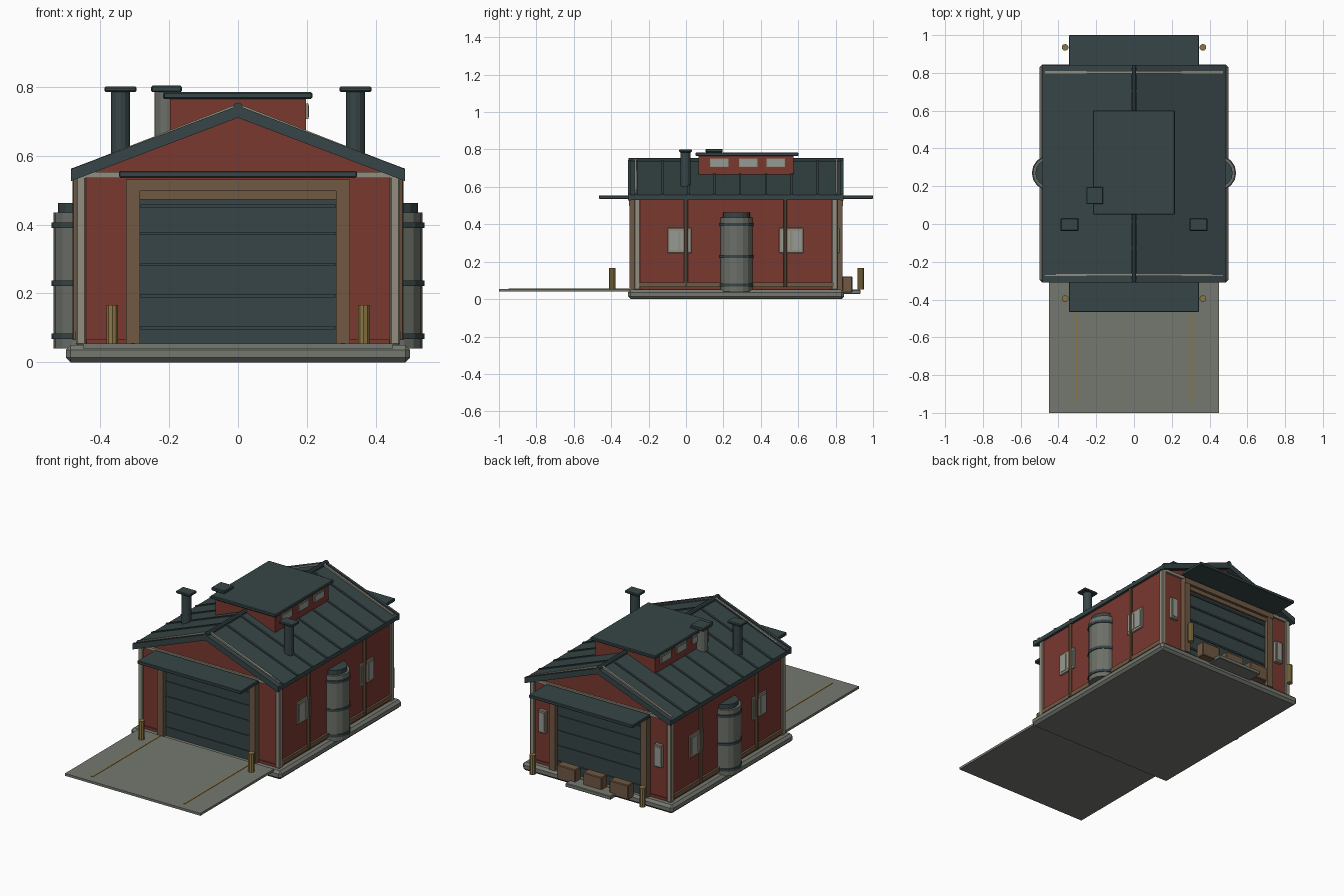
import bpy, bmesh, math
from mathutils import Matrix

cube = bpy.data.objects.get("Cube")
if cube:
    bpy.data.objects.remove(cube, do_unlink=True)


def material(name, r, g, b):
    linear = [((c / 255 + 0.055) / 1.055) ** 2.4 for c in (r, g, b)] + [1]
    m = bpy.data.materials.new(name)
    m.use_nodes = True
    m.diffuse_color = linear
    m.node_tree.nodes["Principled BSDF"].inputs["Base Color"].default_value = linear
    return m


RED = material("brick red", 122, 56, 47)
SLATE = material("dark slate", 55, 69, 71)
STONE = material("concrete grey", 117, 121, 112)
STEEL = material("tank grey", 108, 112, 104)
TRIM = material("pale trim", 146, 142, 126)
WOOD = material("brown timber", 112, 88, 67)
YELLOW = material("dull yellow", 138, 118, 68)
GLASS = material("window grey", 150, 155, 148)


def finish(name, bm, mat, bevel=0):
    bmesh.ops.recalc_face_normals(bm, faces=bm.faces)
    mesh = bpy.data.meshes.new(name)
    bm.to_mesh(mesh)
    bm.free()
    mesh.materials.append(mat)
    obj = bpy.data.objects.new(name, mesh)
    bpy.context.collection.objects.link(obj)
    if bevel:
        mod = obj.modifiers.new("bevel", 'BEVEL')
        mod.width = bevel
        mod.segments = 1
    return obj


def box(name, x, y, z, mat, bevel=0):
    """Box from (low, high) ranges."""
    bm = bmesh.new()
    mid = [(a + b) / 2 for a, b in (x, y, z)]
    size = [abs(b - a) for a, b in (x, y, z)]
    bmesh.ops.create_cube(bm, size=1, matrix=Matrix.Translation(mid) @ Matrix.Diagonal(size + [1]))
    return finish(name, bm, mat, bevel)


def tube(name, x, y, z, radius, mat, sides=16):
    bm = bmesh.new()
    bmesh.ops.create_cone(bm, cap_ends=True, segments=sides, radius1=radius, radius2=radius,
                          depth=z[1] - z[0], matrix=Matrix.Translation((x, y, sum(z) / 2)))
    return finish(name, bm, mat)


def prism(name, outline, y, mat):
    """Extrude an (x, z) outline along y."""
    bm = bmesh.new()
    face = bm.faces.new([bm.verts.new((px, y[0], pz)) for px, pz in outline])
    ext = bmesh.ops.extrude_face_region(bm, geom=[face])
    moved = [v for v in ext["geom"] if isinstance(v, bmesh.types.BMVert)]
    bmesh.ops.translate(bm, vec=(0, y[1] - y[0], 0), verts=moved)
    return finish(name, bm, mat)


EAVE, RIDGE, HALF = 0.556, 0.74, 0.485
MID = 0.2675            # centre of the building along y
WALL = 0.5325           # half its length


def chevron(name, y, top, bottom, mat, half=HALF):
    """Gable-shaped strip between two heights relative to the roof surface."""
    prism(name, [(-half, EAVE + bottom), (-half, EAVE + top), (0, RIDGE + top),
                 (half, EAVE + top), (half, EAVE + bottom), (0, RIDGE + bottom)], y, mat)


# Ground slabs
box("foundation", (-0.5, 0.5), (-0.31, 0.845), (0, 0.05), STONE, 0.014)
box("driveway", (-0.45, 0.45), (-1, -0.3), (0.04, 0.054), STONE)

# Walls with gables
prism("walls", [(-0.46, 0.045), (0.46, 0.045), (0.46, 0.545), (0, 0.72), (-0.46, 0.545)],
      (MID - WALL, MID + WALL), RED)

# Roof, seams and ridge
chevron("roof", (-0.31, 0.84), 0, -0.025, SLATE)
for i in range(8):
    y = -0.265 + i * 0.1385
    chevron("roof_seam", (y - 0.006, y + 0.006), 0.006, -0.01, SLATE)
for y in (-0.303, 0.833):
    chevron("rake_board", (y - 0.008, y + 0.008), 0.005, -0.03, SLATE)
for y in (-0.27, 0.804):
    chevron("rake_trim", (y - 0.006, y + 0.006), 0.011, -0.02, TRIM, 0.47)
ridge = tube("ridge_cap", 0, 0, (-0.575, 0.575), 0.014, SLATE, 10)
ridge.rotation_euler.x = math.pi / 2
ridge.location = (0, MID, RIDGE)


# Both gable ends: d is the distance outward from the wall
for end, s in (("front", -1), ("back", 1)):
    def out(a, b):
        return sorted((MID + s * (WALL + a), MID + s * (WALL + b)))

    box(end + "_door", (-0.29, 0.29), out(-0.01, 0.012), (0.05, 0.475), SLATE)
    for z in (0.1, 0.193, 0.284, 0.374, 0.453):
        box(end + "_door_rib", (-0.283, 0.283), out(0, 0.018), (z - 0.005, z + 0.005), SLATE)
    box(end + "_door_head", (-0.29, 0.29), out(0, 0.024), (0.472, 0.5), WOOD)
    box(end + "_door_lintel", (-0.325, 0.325), out(0, 0.04), (0.497, 0.53), WOOD)
    box(end + "_awning", (-0.345, 0.345), out(0.03, 0.2), (0.536, 0.555), SLATE, 0.003)
    box(end + "_gable_band", (-0.465, 0.465), out(0, 0.012), (0.535, 0.552), TRIM)
    for x in (-1, 1):
        box(end + "_door_post", (x * 0.285, x * 0.325), out(0, 0.038), (0.05, 0.53), WOOD)
        box(end + "_corner_post", (x * 0.441, x * 0.47), out(-0.02, 0.012), (0.05, 0.545), TRIM, 0.004)
        box(end + "_wall_skirt", (x * 0.325, x * 0.44), out(0, 0.006), (0.05, 0.066), RED)
        tube(end + "_bollard", x * 0.365, (-0.395, 0.935)[s > 0], (0.05, 0.166), 0.018, YELLOW, 10)

# Long sides, mirrored
for s in (-1, 1):
    box("side_skirt", (s * 0.455, s * 0.472), (-0.25, 0.79), (0.065, 0.09), WOOD)
    for y in (0, 0.53):
        tube("downpipe", s * 0.47, y, (0.065, 0.55), 0.01, WOOD, 8)
    for y in (-0.035, 0.563):
        box("side_window_frame", (s * 0.45, s * 0.468), (y - 0.065, y + 0.065), (0.246, 0.38), TRIM, 0.003)
        for p in (-0.029, 0.029):
            box("side_window_pane", (s * 0.46, s * 0.471),
                (y + p - 0.023, y + p + 0.023), (0.262, 0.364), GLASS)
    box("back_window_frame", (s * 0.36, s * 0.41), (0.79, 0.82), (0.245, 0.38), TRIM, 0.003)
    box("back_window_pane", (s * 0.368, s * 0.402), (0.8, 0.823), (0.258, 0.367), GLASS)

    # Tank
    tube("tank", s * 0.448, 0.27, (0.04, 0.435), 0.088, STEEL)
    tube("tank_lid", s * 0.448, 0.27, (0.435, 0.462), 0.074, SLATE)
    for z in (0.076, 0.229, 0.398):
        tube("tank_band", s * 0.448, 0.27, (z - 0.008, z + 0.008), 0.093, SLATE)

    # Chimney
    tube("chimney", s * 0.341, -0.003, (0.59, 0.79), 0.027, SLATE, 12)
    box("chimney_cap", (s * 0.294, s * 0.388), (-0.037, 0.031), (0.785, 0.8), SLATE, 0.004)

    # Driveway stripe
    box("driveway_stripe", (s * 0.299, s * 0.311), (-0.95, -0.305), (0.052, 0.056), YELLOW)

    # Windows of the raised roof box
    for y in (0.178, 0.333, 0.48):
        box("roof_window_frame", (s * 0.19, s * 0.204), (y - 0.05, y + 0.05), (0.706, 0.752), TRIM)
        box("roof_window_pane", (s * 0.2, s * 0.206), (y - 0.043, y + 0.043), (0.712, 0.746), GLASS)

# Raised roof box and vent
box("roof_box", (-0.198, 0.198), (0.067, 0.575), (0.65, 0.77), RED)
box("roof_box_cover", (-0.218, 0.216), (0.05, 0.602), (0.765, 0.784), SLATE, 0.004)
tube("vent", -0.207, 0.15, (0.64, 0.79), 0.036, STEEL, 12)
box("vent_cap", (-0.252, -0.163), (0.105, 0.196), (0.784, 0.803), SLATE, 0.004)

# Crates and step behind the building
for x in (-0.175, 0, 0.175):
    box("crate", (x - 0.062, x + 0.062), (0.835, 0.89), (0.035, 0.122), WOOD, 0.004)
box("back_step", (-0.15, 0.15), (0.84, 0.932), (0.028, 0.05), STONE, 0.003)
